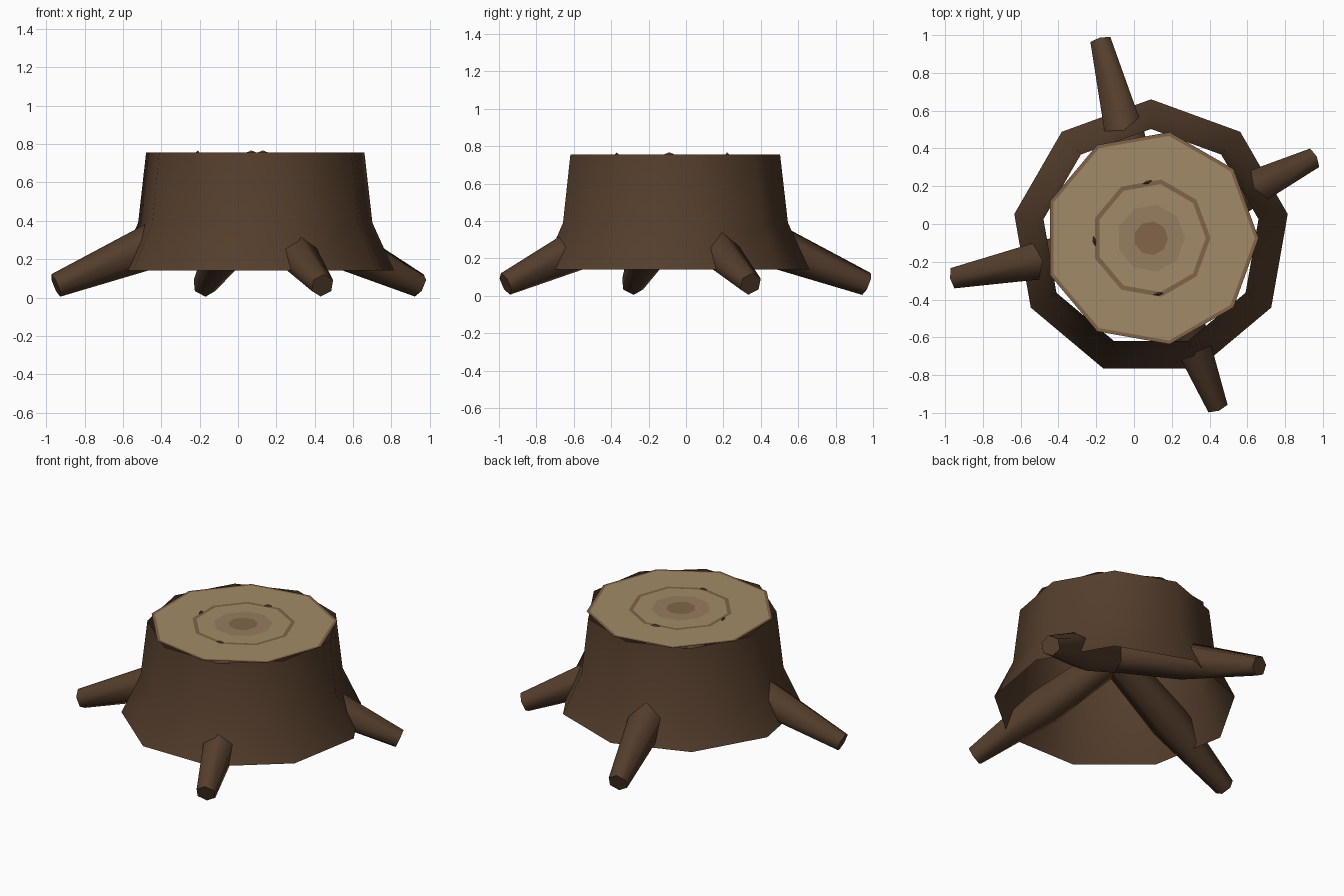
import bpy, bmesh
from math import sin, cos, radians
from mathutils import Vector

if "Cube" in bpy.data.objects:
    bpy.data.objects.remove(bpy.data.objects["Cube"])

CX, CY, TOP = 0.09, -0.075, 0.755
SIDES = 9


def material(name, rgb):
    m = bpy.data.materials.new(name)
    m.diffuse_color = (*rgb, 1)
    m.use_nodes = True
    m.node_tree.nodes["Principled BSDF"].inputs["Base Color"].default_value = m.diffuse_color
    return m


bark = material("bark", (0.09, 0.048, 0.025))
tan = material("cut_wood", (0.36, 0.26, 0.14))
ring_brown = material("ring_brown", (0.22, 0.125, 0.065))
mid = material("inner_wood", (0.31, 0.205, 0.115))
heart = material("heart_wood", (0.23, 0.13, 0.07))


def circle(bm, centre, u, v, r, n, phase=0):
    return [bm.verts.new(centre + r * (cos(a) * u + sin(a) * v))
            for a in (radians(phase + 360 * i / n) for i in range(n))]


def bridge(bm, a, b, mat=0):
    n = len(a)
    for i in range(n):
        f = bm.faces.new((a[i], a[(i + 1) % n], b[(i + 1) % n], b[i]))
        f.material_index = mat


def finish(bm, name, mats, smooth=None):
    me = bpy.data.meshes.new(name)
    bm.to_mesh(me)
    bm.free()
    ob = bpy.data.objects.new(name, me)
    bpy.context.collection.objects.link(ob)
    for m in mats:
        me.materials.append(m)
    if smooth:
        bpy.ops.object.select_all(action='DESELECT')
        bpy.context.view_layer.objects.active = ob
        ob.select_set(True)
        bpy.ops.object.shade_smooth_by_angle(angle=radians(smooth))
    return ob


X, Y = Vector((1, 0, 0)), Vector((0, 1, 0))

# Trunk: open, flared nine-sided shell
bm = bmesh.new()
loops = [circle(bm, Vector((CX, CY, z)), X, Y, r, SIDES, 10)
         for z, r in ((0.14, 0.735), (0.39, 0.62), (TOP, 0.578))]
for a, b in zip(loops, loops[1:]):
    bridge(bm, a, b)
finish(bm, "trunk", [bark], 50)

# Cut top: flat disc turned slightly against the trunk, with growth rings
bm = bmesh.new()
loops = [circle(bm, Vector((CX, CY, TOP + 0.001)), X, Y, r, SIDES)
         for r in (0.57, 0.55, 0.315, 0.29, 0.18, 0.09)]
for a, b, m in zip(loops, loops[1:], (1, 0, 1, 0, 2)):
    bridge(bm, a, b, m)
bm.faces.new(loops[-1]).material_index = 3
finish(bm, "cut_top", [tan, ring_brown, mid, heart])

# Small raised splinters along the inner growth ring
for i, (x, y, d) in enumerate(((0.07, 0.22, 20), (-0.21, -0.09, 100), (0.13, -0.37, 10))):
    bm = bmesh.new()
    c = Vector((x, y, TOP))
    u = Vector((cos(radians(d)), sin(radians(d)), 0))
    v = Vector((-u.y, u.x, 0))
    base = [bm.verts.new(c + o) for o in (-0.03 * u, -0.01 * v, 0.03 * u, 0.01 * v)]
    tip = bm.verts.new(c + Vector((0, 0, 0.012)))
    for k in range(4):
        bm.faces.new((base[k], base[(k + 1) % 4], tip))
    finish(bm, f"splinter_{i + 1}", [bark])

# Roots: tapered six-sided limbs running down from the trunk axis
ROOTS = {"left_root": (-0.95, -0.285), "right_root": (0.945, 0.345),
         "front_root": (0.44, -0.965), "back_root": (-0.175, 0.965)}
start = Vector((CX, CY, 0.49))
for name, (x, y) in ROOTS.items():
    bm = bmesh.new()
    end = Vector((x, y, 0.063))
    d = (end - start).normalized()
    side = d.cross(Vector((0, 0, 1))).normalized()
    up = side.cross(d)
    rings = [circle(bm, start.lerp(end, t), side, up, r, 6, 30)
             for t, r in ((0.0, 0.10), (0.5, 0.12), (1.0, 0.063))]
    for a, b in zip(rings, rings[1:]):
        bridge(bm, a, b)
    bm.faces.new(rings[0])
    bm.faces.new(rings[-1])
    bmesh.ops.recalc_face_normals(bm, faces=bm.faces)
    finish(bm, name, [bark], 65)
